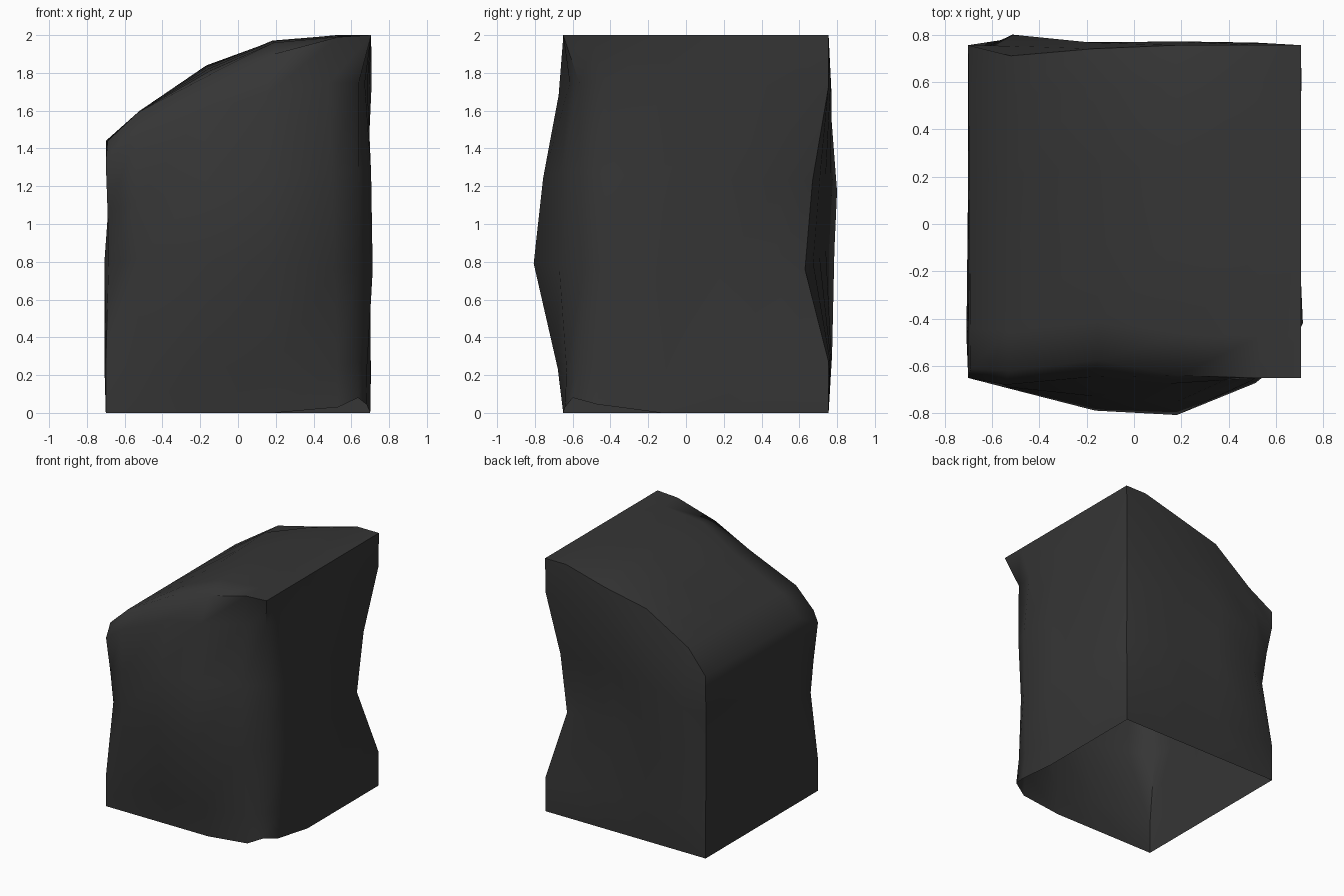
import bpy, bmesh, math
from mathutils import Vector

cube = bpy.data.objects.get("Cube")
if cube:
    bpy.data.objects.remove(cube, do_unlink=True)

STEPS = (0, .125, .375, .625, .875, 1)

# Corners of the warped block: low ring, then high ring
front_low_a, front_low_b = Vector((-.7, -.65, 0)), Vector((.635, -.6, .08))
back_low_b, back_low_a = Vector((.7, .755, 0)), Vector((-.7, .755, 0))
front_top_a, front_top_b = Vector((-.69, -.61, 1.44)), Vector((.705, -.65, 2))
back_top_b, back_top_a = Vector((.705, .755, 2)), Vector((-.7, .755, 1.44))


def edge(start, end, *inner):
    """Boundary curve: straight, or bent through four inner points."""
    if not inner:
        return [start.lerp(end, t) for t in STEPS]
    return [start, *map(Vector, inner), end]


# Upright edges, pinched around the waist
front_a = edge(front_low_a, front_top_a, (-.7, -.65, .25), (-.685, -.58, .8),
               (-.69, -.61, 1.05), (-.7, -.65, 1.33))
front_b = edge(front_low_b, front_top_b, (.635, -.57, .27), (.64, -.54, .77),
               (.64, -.57, 1.28), (.64, -.565, 1.75))
back_b = edge(back_low_b, back_top_b, (.7, .755, .27), (.6, .63, .76),
              (.63, .67, 1.23), (.7, .755, 1.73))
back_a = edge(back_low_a, back_top_a, (-.7, .755, .3), (-.66, .69, .84),
              (-.68, .72, 1.1), (-.7, .755, 1.3))

# Bottom edges around the open underside
low_front = edge(front_low_a, front_low_b, (-.53, -.65, 0), (-.17, -.65, 0),
                 (.19, -.65, 0), (.53, -.64, .03))
low_side_b = edge(front_low_b, back_low_b, (.68, -.47, .045), (.7, -.13, 0),
                  (.7, .22, 0), (.7, .57, 0))
low_back = edge(back_low_a, back_low_b)
low_side_a = edge(front_low_a, back_low_a)

# Sloping top edges
top_front = edge(front_top_a, front_top_b, (-.53, -.62, 1.59), (-.15, -.575, 1.79),
                 (.19, -.64, 1.9), (.53, -.65, 1.99))
top_back = edge(back_top_a, back_top_b, (-.52, .71, 1.6), (-.17, .74, 1.83),
                (.18, .755, 1.91), (.52, .755, 2))
top_side_a = edge(front_top_a, back_top_a)
top_side_b = edge(front_top_b, back_top_b)

bm = bmesh.new()


def patch(low, high, left, right, push, across, up):
    """Surface blended from four boundary curves, swollen along push."""
    push = Vector(push)
    rows = []
    for j, v in enumerate(STEPS):
        row = []
        for i, u in enumerate(STEPS):
            flat = low[0].lerp(low[-1], u).lerp(high[0].lerp(high[-1], u), v)
            p = low[i].lerp(high[i], v) + left[j].lerp(right[j], u) - flat
            row.append(bm.verts.new(p + push * across[i] * up[j]))
        rows.append(row)
    for a, b in zip(rows, rows[1:]):
        for i in range(len(STEPS) - 1):
            bm.faces.new((a[i], a[i + 1], b[i + 1], b[i]))


# Front and back bellies
patch(low_front, top_front, front_a, front_b, (0, -.23, 0),
      (0, .5, 1, 1, .45, 0), (0, .22, 1, .68, .3, 0))
patch(low_back, top_back, back_a, back_b, (0, .12, 0),
      (0, 1, .65, .45, .3, 0), (0, .2, 1, .95, .3, 0))
# Sides
patch(low_side_b, top_side_b, front_b, back_b, (.055, 0, 0),
      (0, 1, .9, .8, .7, 0), (0, .15, 1, .95, .35, 0))
patch(low_side_a, top_side_a, front_a, back_a, (-.025, 0, 0),
      (0, 1, .5, 0, 0, 0), (0, .3, 1, 0, 0, 0))
# Top
patch(top_front, top_back, top_side_a, top_side_b, (0, 0, .065),
      (0, 0, .25, 1, 0, 0), (0, .9, 1, 1, .9, 0))

bmesh.ops.remove_doubles(bm, verts=bm.verts, dist=.0005)
bmesh.ops.recalc_face_normals(bm, faces=bm.faces)
mesh = bpy.data.meshes.new("warped_block")
bm.to_mesh(mesh)
bm.free()
block = bpy.data.objects.new("warped_block", mesh)
bpy.context.collection.objects.link(block)

# Charcoal colour
colour = (.036, .036, .036, 1)
charcoal = bpy.data.materials.new("charcoal")
charcoal.use_nodes = True
charcoal.diffuse_color = colour
charcoal.node_tree.nodes["Principled BSDF"].inputs["Base Color"].default_value = colour
mesh.materials.append(charcoal)

bpy.context.view_layer.objects.active = block
block.select_set(True)
bpy.ops.object.shade_smooth_by_angle(angle=math.radians(60))
